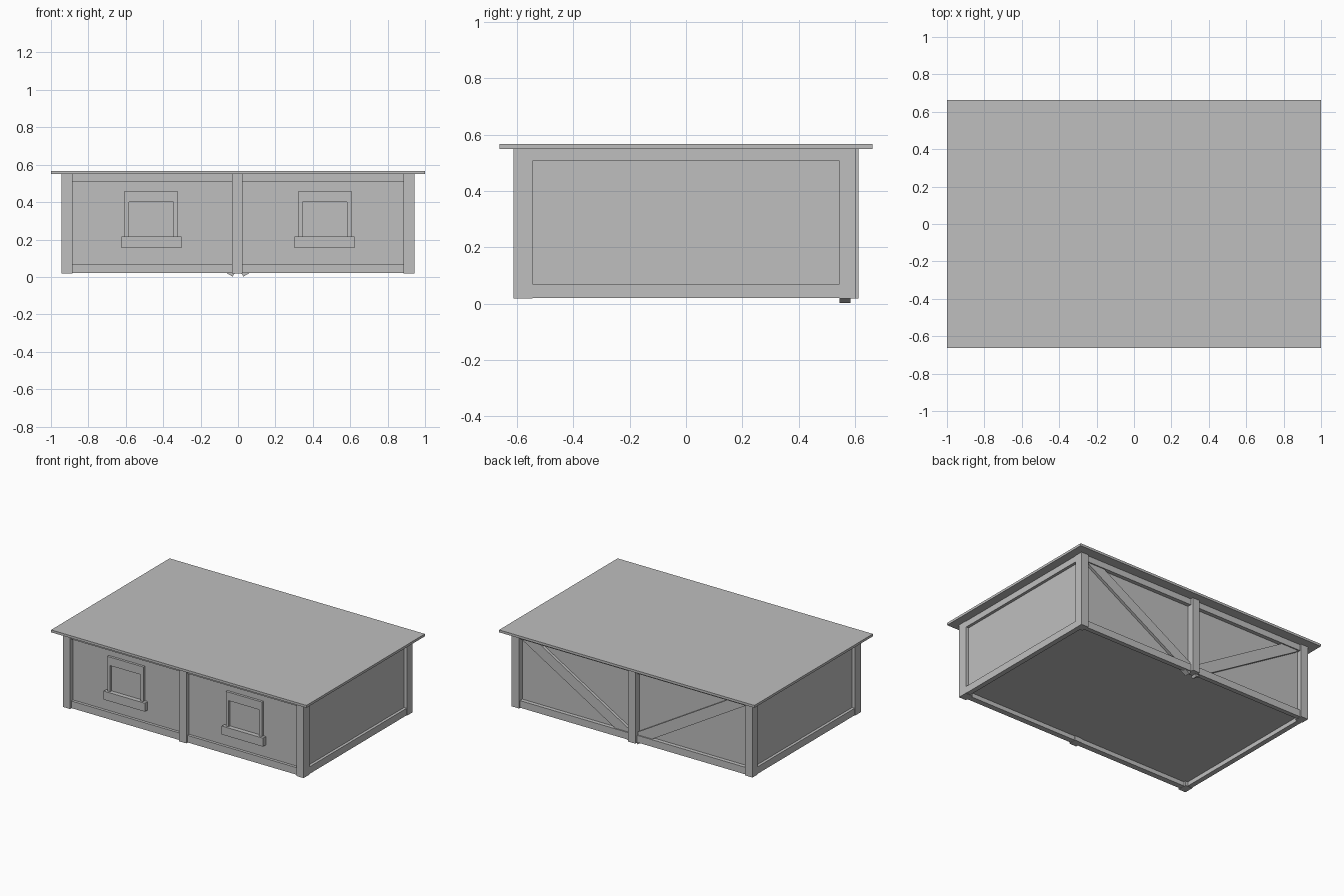
import bpy
from math import atan2
from mathutils import Vector, Matrix

cube = bpy.data.objects.get("Cube")
if cube:
    bpy.data.objects.remove(cube, do_unlink=True)

grey = bpy.data.materials.new("plain_grey")
grey.use_nodes = True
COLOUR = (0.52, 0.52, 0.52, 1)
grey.diffuse_color = COLOUR
grey.node_tree.nodes["Principled BSDF"].inputs["Base Color"].default_value = COLOUR


def box(name, x, y, z):
    """Axis-aligned box from (min, max) ranges."""
    lo, hi = Vector((x[0], y[0], z[0])), Vector((x[1], y[1], z[1]))
    bpy.ops.mesh.primitive_cube_add(size=1)
    obj = bpy.context.object
    obj.name = name
    obj.data.transform(Matrix.Translation((lo + hi) / 2) @ Matrix.Diagonal((*(hi - lo), 1)))
    obj.data.materials.append(grey)
    return obj


def span(side, inner, outer):
    """Range on the positive or negative side of an axis."""
    return tuple(sorted((side * inner, side * outer)))


POST_Z = (0.018, 0.552)
RAILS = {"bottom": (0.02, 0.07), "top": (0.507, 0.552)}

# Flat roof and the recessed wall block
box("roof_slab", (-1, 1), (-0.663, 0.663), (0.55, 0.567))
box("wall_block", (-0.92, 0.92), (-0.58, 0.565), (0.05, 0.552))

# Corner posts, side rails
for sx, xname in ((1, "left"), (-1, "right")):
    box(f"front_{xname}_post", span(sx, 0.886, 0.943), (-0.613, -0.545), POST_Z)
    box(f"back_{xname}_post", span(sx, 0.886, 0.943), (0.545, 0.603), POST_Z)
    for level, z in RAILS.items():
        box(f"{xname}_{level}_rail", span(sx, 0.905, 0.94), (-0.56, 0.56), z)

# Middle posts, front and back rails
for sy, yname, depth in ((-1, "front", 0.6), (1, "back", 0.593)):
    box(f"{yname}_middle_post", (-0.033, 0.024), span(sy, 0.555, 0.613), POST_Z)
    for level, z in RAILS.items():
        box(f"{yname}_{level}_rail", (-0.9, 0.9), span(sy, 0.56, depth), z)

# Two framed windows on the front
for sx, name in ((1, "left"), (-1, "right")):
    box(f"{name}_window_sill", span(sx, 0.301, 0.624), (-0.612, -0.57), (0.155, 0.215))
    box(f"{name}_window_lintel", span(sx, 0.323, 0.606), (-0.597, -0.57), (0.4, 0.46))
    for part, x in (("inner", (0.323, 0.344)), ("outer", (0.584, 0.606))):
        box(f"{name}_window_{part}_jamb", span(sx, *x), (-0.597, -0.57), (0.2, 0.41))

# Diagonal braces on the back, meeting low at the middle
start, end = Vector((0.01, 0, 0.034)), Vector((0.85, 0, 0.53))
run = end - start
for sx, name in ((1, "left"), (-1, "right")):
    brace = box(f"back_{name}_brace", (-run.length / 2, run.length / 2), (-0.02, 0.02), (-0.0375, 0.0375))
    middle = (start + end) / 2
    brace.location = (sx * middle.x, 0.565, middle.z)
    brace.rotation_euler.y = -sx * atan2(run.z, run.x)
